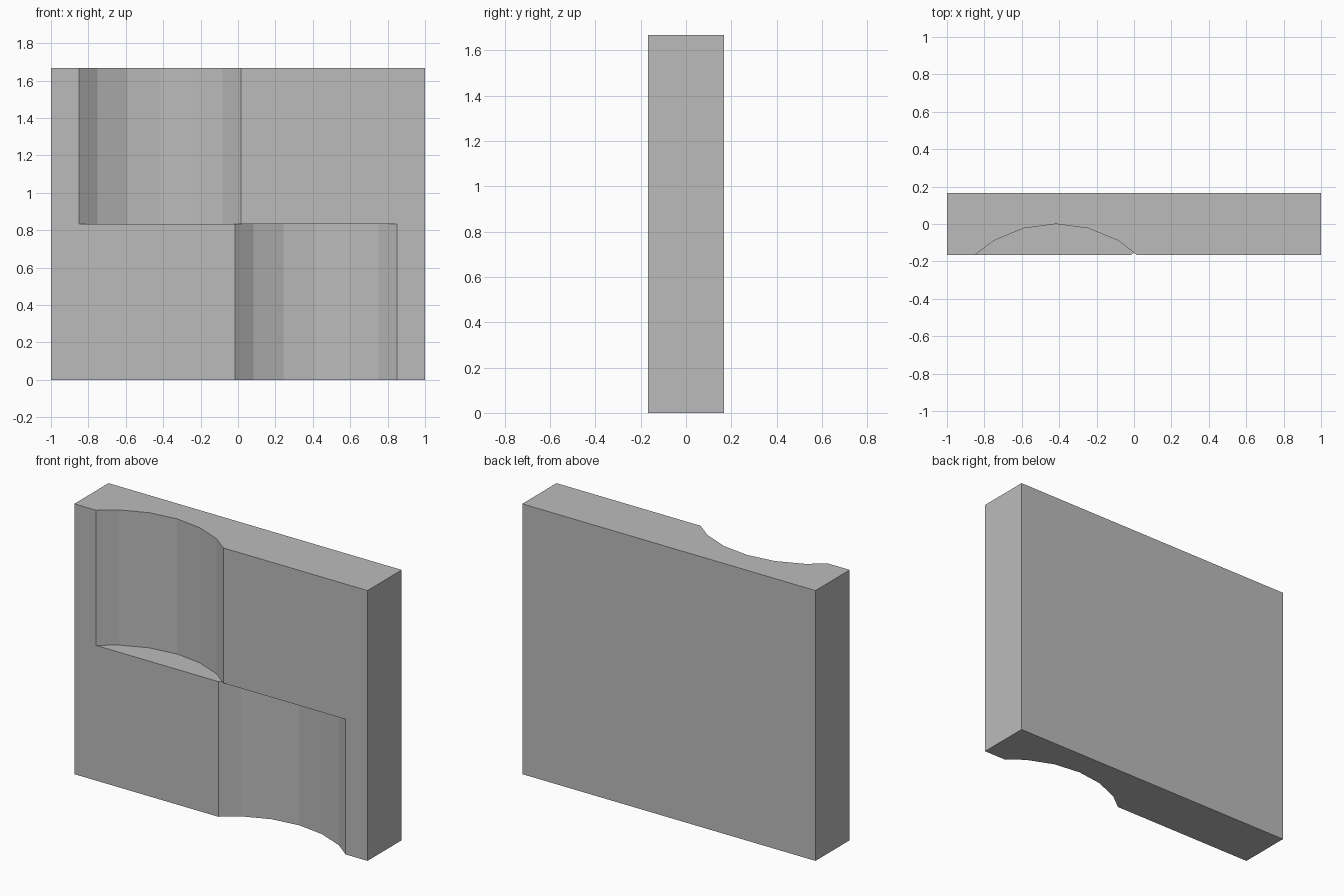
import bpy

cube = bpy.data.objects.get("Cube")
if cube:
    bpy.data.objects.remove(cube, do_unlink=True)

WIDTH, DEPTH, HEIGHT = 2.0, 1 / 3, 5 / 3
RADIUS = 2 / 3
OFFSET = 0.417

# Single plain grey material
grey = bpy.data.materials.new("plain_grey")
grey.use_nodes = True
colour = (0.5, 0.5, 0.5, 1.0)
grey.diffuse_color = colour
grey.node_tree.nodes["Principled BSDF"].inputs["Base Color"].default_value = colour

# Upright slab
bpy.ops.mesh.primitive_cube_add(size=1, location=(0, 0, HEIGHT / 2))
slab = bpy.context.object
slab.name = slab.data.name = "slab"
slab.scale = (WIDTH, DEPTH, HEIGHT)
bpy.ops.object.transform_apply(location=True, rotation=False, scale=True)
slab.data.materials.append(grey)


def carve_hollow(name, x, centre_z):
    """Cut a faceted, half-height hollow into the front of the slab."""
    bpy.ops.mesh.primitive_cylinder_add(
        vertices=24, radius=RADIUS, depth=HEIGHT, location=(x, -RADIUS, centre_z))
    cutter = bpy.context.object
    cutter.name = name
    cutter.hide_render = True
    cutter.data.materials.append(grey)
    cut = slab.modifiers.new(name, "BOOLEAN")
    cut.operation = "DIFFERENCE"
    cut.solver = "EXACT"
    cut.object = cutter
    bpy.ops.object.select_all(action="DESELECT")
    bpy.context.view_layer.objects.active = slab
    slab.select_set(True)
    bpy.ops.object.modifier_apply(modifier=name)
    bpy.data.objects.remove(cutter, do_unlink=True)


# Upper hollow on the right half, lower hollow on the left half
carve_hollow("upper_hollow", -OFFSET, HEIGHT)
carve_hollow("lower_hollow", OFFSET, 0)
bpy.ops.object.shade_flat()
